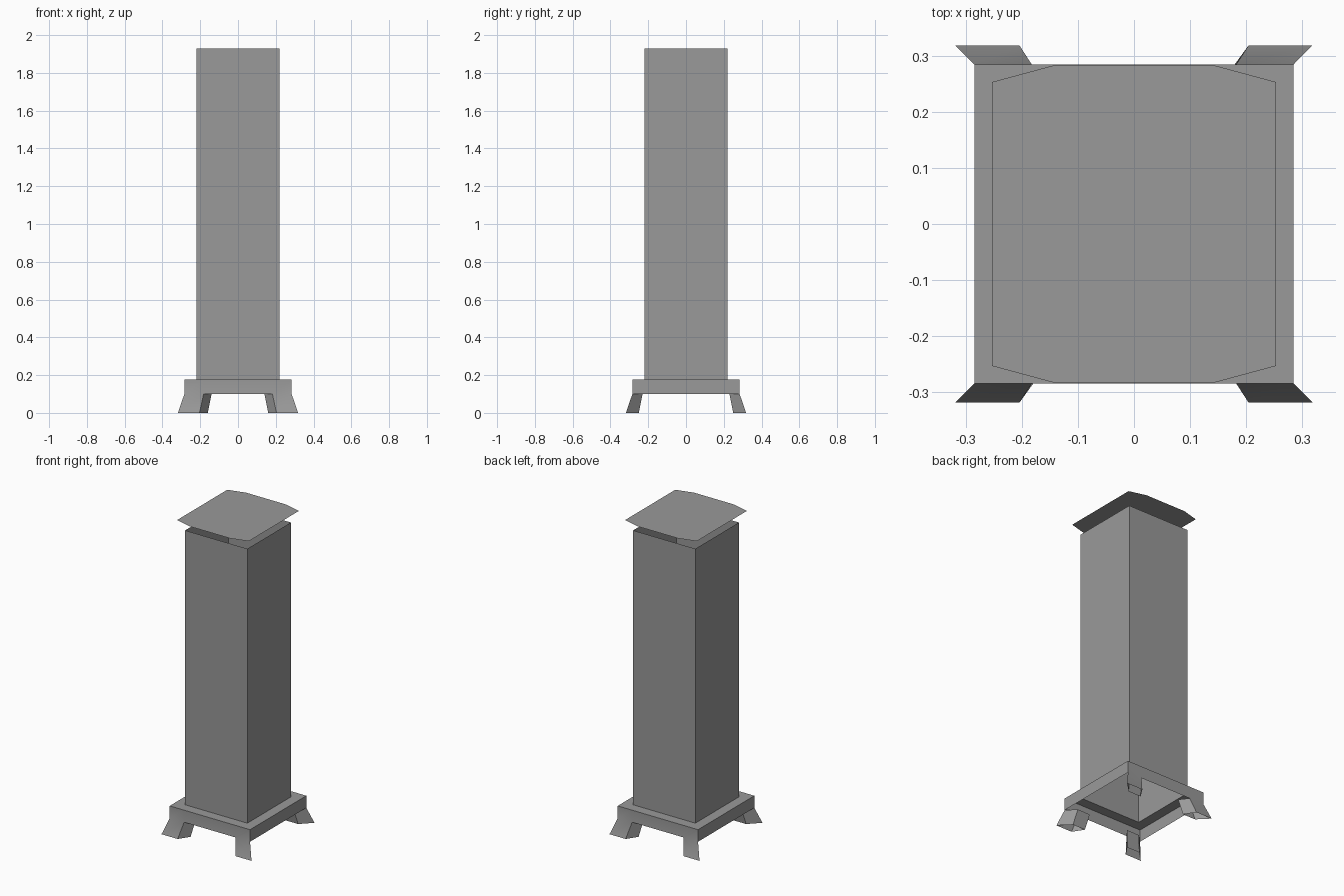
import bpy, bmesh, math

cube = bpy.data.objects.get("Cube")
if cube:
    bpy.data.objects.remove(cube, do_unlink=True)

grey = bpy.data.materials.new("stone grey")
grey.use_nodes = True
GREY = (0.32, 0.32, 0.32, 1)
grey.diffuse_color = GREY
grey.node_tree.nodes["Principled BSDF"].inputs["Base Color"].default_value = GREY


def make(name, faces, smooth=False):
    """Build an object from face outlines, welding shared corners."""
    bm = bmesh.new()
    for pts in faces:
        bm.faces.new([bm.verts.new(p) for p in pts])
    bmesh.ops.remove_doubles(bm, verts=bm.verts, dist=0.0005)
    mesh = bpy.data.meshes.new(name)
    bm.to_mesh(mesh)
    bm.free()
    mesh.materials.append(grey)
    obj = bpy.data.objects.new(name, mesh)
    bpy.context.collection.objects.link(obj)
    if smooth:
        bpy.ops.object.select_all(action='DESELECT')
        obj.select_set(True)
        bpy.context.view_layer.objects.active = obj
        bpy.ops.object.shade_smooth_by_angle(angle=math.radians(30))
    return obj


def ring(half, z):
    return [(-half, -half, z), (half, -half, z), (half, half, z), (-half, half, z)]


def walls(lower, upper):
    n = len(lower)
    return [[lower[i], lower[(i + 1) % n], upper[(i + 1) % n], upper[i]] for i in range(n)]


COLUMN, BASE, TOE = 0.22, 0.284, 0.318
BASE_LOW, BASE_TOP, COLUMN_TOP, LID = 0.1, 0.177, 1.93, 2.0
LEG_IN = 0.182

# Open, hollow column
make("column", walls(ring(COLUMN, BASE_TOP), ring(COLUMN, COLUMN_TOP)))

# Flat floating lid, bowed along its front and back
lid_half = [(0.253, -0.253), (0.253, 0.253), (0.142, 0.283)]
lid = [(x, y, LID) for x, y in lid_half]
lid += [(-x, y, LID) for x, y in reversed(lid_half)]
lid += [(-0.142, -0.283, LID), (0.142, -0.283, LID)]
lid.remove((-0.253, -0.253, LID))
lid.insert(5, (-0.253, -0.253, LID))
make("lid", [lid])

# Base: shoulder around the column, and skirt walls open underneath
base = walls(ring(BASE, BASE_TOP), ring(COLUMN, BASE_TOP))
skirt = walls(ring(BASE, BASE_LOW), ring(BASE, BASE_TOP))
base += [skirt[1], skirt[3]]
stops = [-BASE, -LEG_IN, LEG_IN, BASE]
for s in (-1, 1):
    for a, b in zip(stops, stops[1:]):
        quad = [(a, s * BASE, BASE_LOW), (b, s * BASE, BASE_LOW),
                (b, s * BASE, BASE_TOP), (a, s * BASE, BASE_TOP)]
        base.append(quad if s < 0 else quad[::-1])

# Splayed hollow feet, mirrored to the four corners
leg_top = [(LEG_IN, BASE), (BASE, BASE), (0.23, 0.23), (0.14, 0.23)]
leg_toe = [(0.204, TOE), (TOE, TOE), (0.25, 0.25), (0.16, 0.25)]
for sx in (-1, 1):
    for sy in (-1, 1):
        low = [(sx * x, sy * y, 0) for x, y in leg_toe]
        high = [(sx * x, sy * y, BASE_LOW) for x, y in leg_top]
        for quad in walls(low, high):
            base.append(quad if sx * sy < 0 else quad[::-1])
make("base_with_feet", base, smooth=True)
